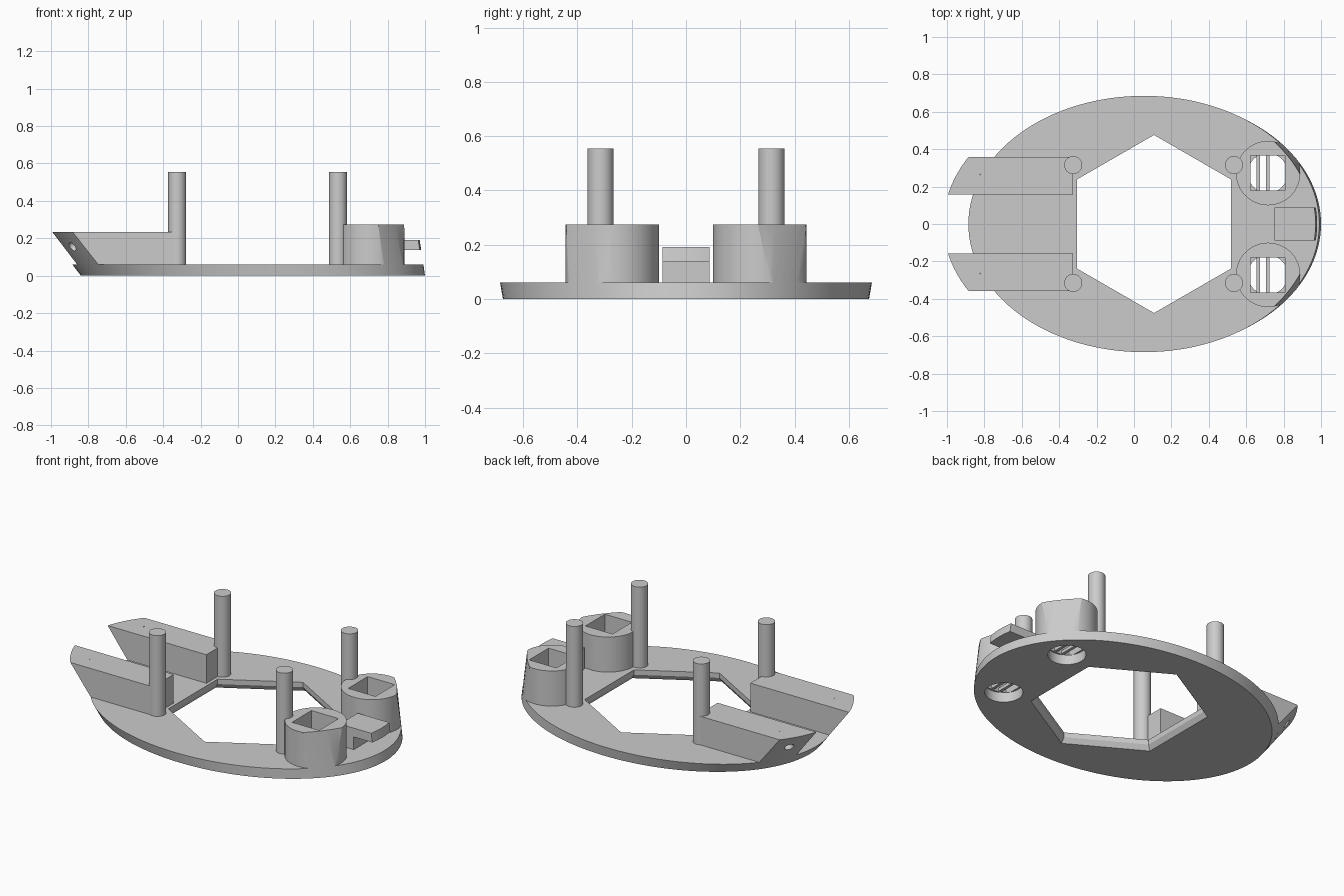
import bpy, bmesh, math
from mathutils import Vector, Matrix

if "Cube" in bpy.data.objects:
    bpy.data.objects.remove(bpy.data.objects["Cube"])

grey = bpy.data.materials.new("plain grey")
grey.use_nodes = True
COLOUR = (0.6, 0.6, 0.6, 1)
grey.diffuse_color = COLOUR
grey.node_tree.nodes["Principled BSDF"].inputs["Base Color"].default_value = COLOUR


def make(name, bm):
    bmesh.ops.recalc_face_normals(bm, faces=bm.faces)
    mesh = bpy.data.meshes.new(name)
    bm.to_mesh(mesh)
    bm.free()
    mesh.materials.append(grey)
    obj = bpy.data.objects.new(name, mesh)
    bpy.context.collection.objects.link(obj)
    return obj


def loft(name, rings):
    """Solid through a stack of matching rings of points."""
    bm = bmesh.new()
    loops = [[bm.verts.new(p) for p in ring] for ring in rings]
    n = len(loops[0])
    for low, high in zip(loops, loops[1:]):
        for i in range(n):
            j = (i + 1) % n
            bm.faces.new((low[i], low[j], high[j], high[i]))
    bm.faces.new(loops[0][::-1])
    bm.faces.new(loops[-1])
    return make(name, bm)


def ring(cx, cy, z, rx, ry, n, turn=0.0):
    angles = [turn + math.tau * i / n for i in range(n)]
    return [(cx + rx * math.cos(a), cy + ry * math.sin(a), z) for a in angles]


def cylinder(name, x, y, r, z0, z1, n=48):
    return loft(name, [ring(x, y, z, r, r, n) for z in (z0, z1)])


def box(name, x0, x1, y0, y1, z0, z1):
    return loft(name, [[(x0, y0, z), (x1, y0, z), (x1, y1, z), (x0, y1, z)]
                       for z in (z0, z1)])


def hull_ring(z):
    """Oval outline of the leaning shell at height z."""
    left, right = -0.84 - 0.76 * z, 1.0 - 0.15 * z
    return ring((left + right) / 2, 0, z, (right - left) / 2, 0.675 + 0.17 * z, 128)


def boolean(obj, tool, operation):
    """Apply a boolean and discard the tool."""
    mod = obj.modifiers.new("cut", "BOOLEAN")
    mod.object, mod.operation, mod.solver = tool, operation, "EXACT"
    tool.hide_render = True
    graph = bpy.context.evaluated_depsgraph_get()
    mesh = bpy.data.meshes.new_from_object(obj.evaluated_get(graph))
    obj.modifiers.clear()
    obj.data = mesh
    bpy.data.objects.remove(tool)


def trim(obj):
    boolean(obj, loft("shell_cutter", [hull_ring(-0.02), hull_ring(0.6)]), "INTERSECT")


PLATE = 0.06
SOCKET_X, SOCKET_Y = 0.715, 0.272
parts = []

# Oval base plate with a hexagonal opening, chamfered underneath
plate = loft("base_plate", [hull_ring(0), hull_ring(PLATE)])
hexes = [(-0.01, 0.505), (0.03, 0.476), (0.1, 0.476)]
boolean(plate, loft("hex_cutter", [ring(0.107, 0, z, r, r, 6, math.pi / 6)
                                   for z, r in hexes]), "DIFFERENCE")
parts.append(plate)

for side, s in (("left", 1), ("right", -1)):
    # Four upright posts
    for place, x in (("rear", -0.325), ("front", 0.535)):
        parts.append(cylinder(f"{side}_{place}_post", x, s * 0.315, 0.048, PLATE - 0.005, 0.555))

    # Long arm, trimmed to the shell, with a drilled hole in the sloping end
    y0, y1 = sorted((s * 0.158, s * 0.358))
    arm = box(f"{side}_arm", -1.2, -0.325, y0, y1, PLATE, 0.235)
    trim(arm)
    drill = cylinder("drill", 0, 0, 0.026, -0.1, 0.1, 24)
    drill.data.transform(Matrix.Translation((-0.885, s * 0.265, 0.155))
                         @ Vector((1, 0, 0.76)).to_track_quat("Z", "Y").to_matrix().to_4x4())
    boolean(arm, drill, "DIFFERENCE")
    parts.append(arm)

    # Round socket with a square well, trimmed to the shell
    y = s * SOCKET_Y
    socket = cylinder(f"{side}_socket", 0.717, y, 0.172, PLATE, 0.275, 64)
    trim(socket)
    boolean(socket, box("well_cutter", 0.622, 0.806, y - 0.094, y + 0.094, 0, 0.4), "DIFFERENCE")
    parts.append(socket)
    boolean(plate, cylinder("round_cutter", SOCKET_X, y, 0.106, -0.1, 0.2), "DIFFERENCE")

    # Thin bars across the bottom of the well
    for i, x in enumerate((0.665, 0.715)):
        parts.append(box(f"{side}_well_bar_{i + 1}", x - 0.009, x + 0.009,
                         y - 0.1, y + 0.1, 0.065, 0.085))

# Hooked tab: a short support with an overhanging ledge
tab = box("tab_ledge", 0.75, 1.2, -0.087, 0.087, 0.138, 0.192)
trim(tab)
parts += [tab, box("tab_support", 0.75, 0.845, -0.087, 0.087, PLATE, 0.138)]

# Smooth the round walls and keep the edges crisp
bpy.ops.object.select_all(action="DESELECT")
for part in parts:
    part.select_set(True)
bpy.context.view_layer.objects.active = plate
bpy.ops.object.shade_smooth_by_angle(angle=math.radians(25))
